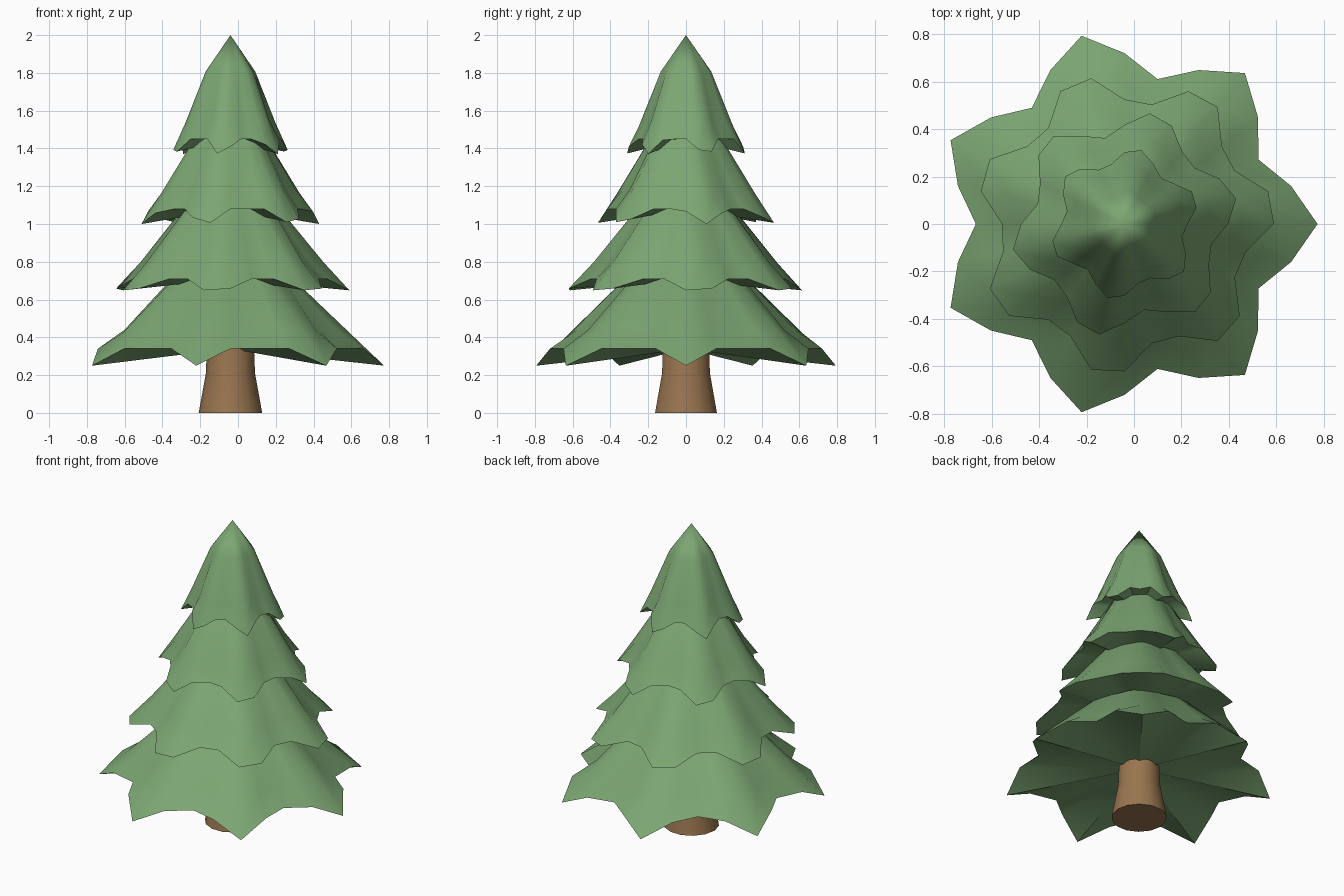
import bpy, bmesh, math

if "Cube" in bpy.data.objects:
    bpy.data.objects.remove(bpy.data.objects["Cube"])

CX = -0.04          # trunk axis
SEGS = 28           # sides of each foliage tier


def material(name, rgb):
    m = bpy.data.materials.new(name)
    m.diffuse_color = (*rgb, 1)
    m.use_nodes = True
    m.node_tree.nodes["Principled BSDF"].inputs["Base Color"].default_value = m.diffuse_color
    return m


GREEN = material("leaf_green", (0.20, 0.38, 0.17))
BROWN = material("bark_brown", (0.32, 0.18, 0.08))


def finish(name, bm, mat, angle):
    bmesh.ops.recalc_face_normals(bm, faces=bm.faces)
    mesh = bpy.data.meshes.new(name)
    bm.to_mesh(mesh)
    bm.free()
    mesh.materials.append(mat)
    ob = bpy.data.objects.new(name, mesh)
    bpy.context.collection.objects.link(ob)
    ob.location.x = CX
    bpy.ops.object.select_all(action='DESELECT')
    ob.select_set(True)
    bpy.context.view_layer.objects.active = ob
    bpy.ops.object.shade_smooth_by_angle(angle=math.radians(angle))


def bridge(bm, a, b):
    n = len(a)
    for i in range(n):
        j = (i + 1) % n
        bm.faces.new((a[i], a[j], b[j], b[i]))


def fan(bm, ring, z):
    c = bm.verts.new((0, 0, z))
    for i in range(len(ring)):
        bm.faces.new((ring[i], ring[(i + 1) % len(ring)], c))


def tier(name, z, radius, lobes, phase, drop, height=0.55):
    """Flared skirt with wavy, drooping lobes and a closed underside."""
    bm = bmesh.new()
    rings = []
    # radius fraction, height fraction, wave strength, droop share
    for rf, zf, wave, sag in ((1, 0, .13, 1), (.8, .18, .10, .2), (.46, .65, .04, 0)):
        ring = []
        for k in range(SEGS):
            a = math.tau * k / SEGS
            c = math.cos(lobes * a - phase)
            r = radius * rf * (1 + wave * c)
            ring.append(bm.verts.new((r * math.cos(a), r * math.sin(a),
                                      z + height * zf - drop * sag * max(0, c))))
        rings.append(ring)
    bridge(bm, rings[0], rings[1])
    bridge(bm, rings[1], rings[2])
    fan(bm, rings[2], z + height)
    fan(bm, rings[0], z)
    finish(name, bm, GREEN, 40)


# Foliage, bottom to top
tier("foliage_bottom", 0.34, 0.72, 7, 0.0, 0.09)
tier("foliage_lower", 0.71, 0.573, 7, 0.7, 0.08)
tier("foliage_upper", 1.08, 0.427, 6, 1.4, 0.08)
tier("foliage_top", 1.45, 0.284, 6, 2.1, 0.08)

# Trunk with flared foot
bm = bmesh.new()
rings = [[bm.verts.new((r * math.cos(math.tau * k / 14), r * math.sin(math.tau * k / 14), z))
          for k in range(14)] for r, z in ((.168, 0), (.13, .21), (.122, .42))]
bridge(bm, rings[0], rings[1])
bridge(bm, rings[1], rings[2])
bm.faces.new(rings[0])
bm.faces.new(rings[2])
finish("trunk", bm, BROWN, 40)
